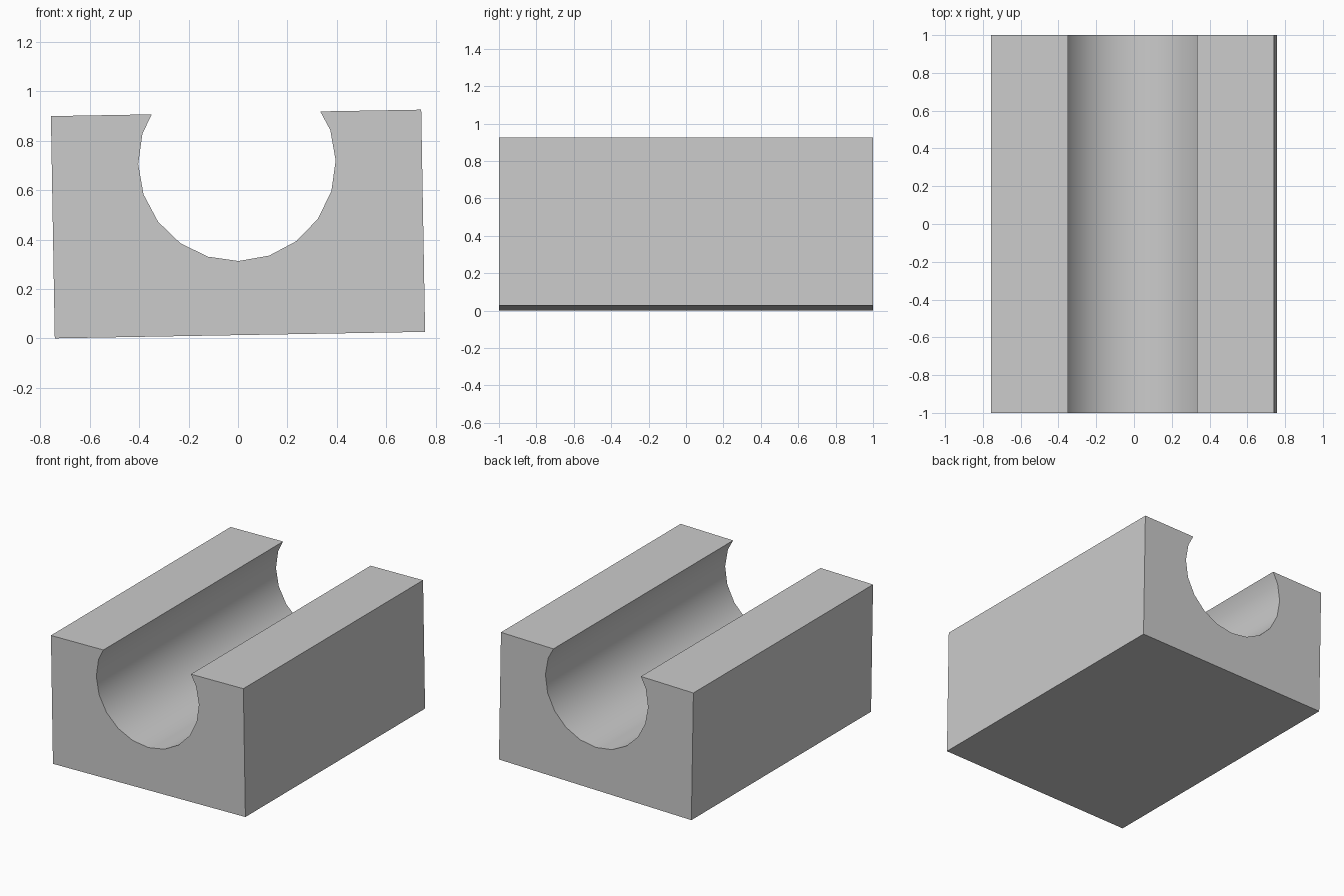
import bpy
import bmesh
from math import sin, cos, radians
from mathutils import Matrix

old = bpy.data.objects.get("Cube")
if old:
    bpy.data.objects.remove(old, do_unlink=True)

W, H, L = 1.5, 0.9, 2.0           # block width, height, length
R, SIDES, RISE = 0.4, 20, 0.25    # groove radius, facets, centre above block middle
LIP = 0.341                       # half width of the slot at the top
TILT = radians(1)

grey = bpy.data.materials.new("plain grey")
grey.use_nodes = True
colour = (0.6, 0.6, 0.6, 1)
grey.diffuse_color = colour
grey.node_tree.nodes["Principled BSDF"].inputs["Base Color"].default_value = colour

# Cross-section: outer box with an undercut round groove open at the top
step = 360 / SIDES
arc = [radians(step * (1 - i)) for i in range(SIDES // 2 + 3)]
profile = [(-W / 2, H / 2), (-W / 2, -H / 2), (W / 2, -H / 2), (W / 2, H / 2), (LIP, H / 2)]
profile += [(R * cos(a), RISE + R * sin(a)) for a in arc]
profile.append((-LIP, H / 2))

# Extrude the section along y
bm = bmesh.new()
end = bm.faces.new([bm.verts.new((x, -L / 2, z)) for x, z in profile])
ext = bmesh.ops.extrude_face_region(bm, geom=[end], use_keep_orig=True)
verts = [v for v in ext["geom"] if isinstance(v, bmesh.types.BMVert)]
bmesh.ops.translate(bm, verts=verts, vec=(0, L, 0))
bmesh.ops.recalc_face_normals(bm, faces=bm.faces)

# Slight roll, resting on the lower left edge
bm.transform(Matrix.Rotation(-TILT, 4, 'Y'))
bm.transform(Matrix.Translation((0, 0, -min(v.co.z for v in bm.verts))))
mesh = bpy.data.meshes.new("grooved_block")
bm.to_mesh(mesh)
bm.free()
mesh.materials.append(grey)

block = bpy.data.objects.new("grooved_block", mesh)
bpy.context.collection.objects.link(block)
bpy.ops.object.select_all(action='DESELECT')
block.select_set(True)
bpy.context.view_layer.objects.active = block
bpy.ops.object.shade_smooth_by_angle(angle=radians(30))
